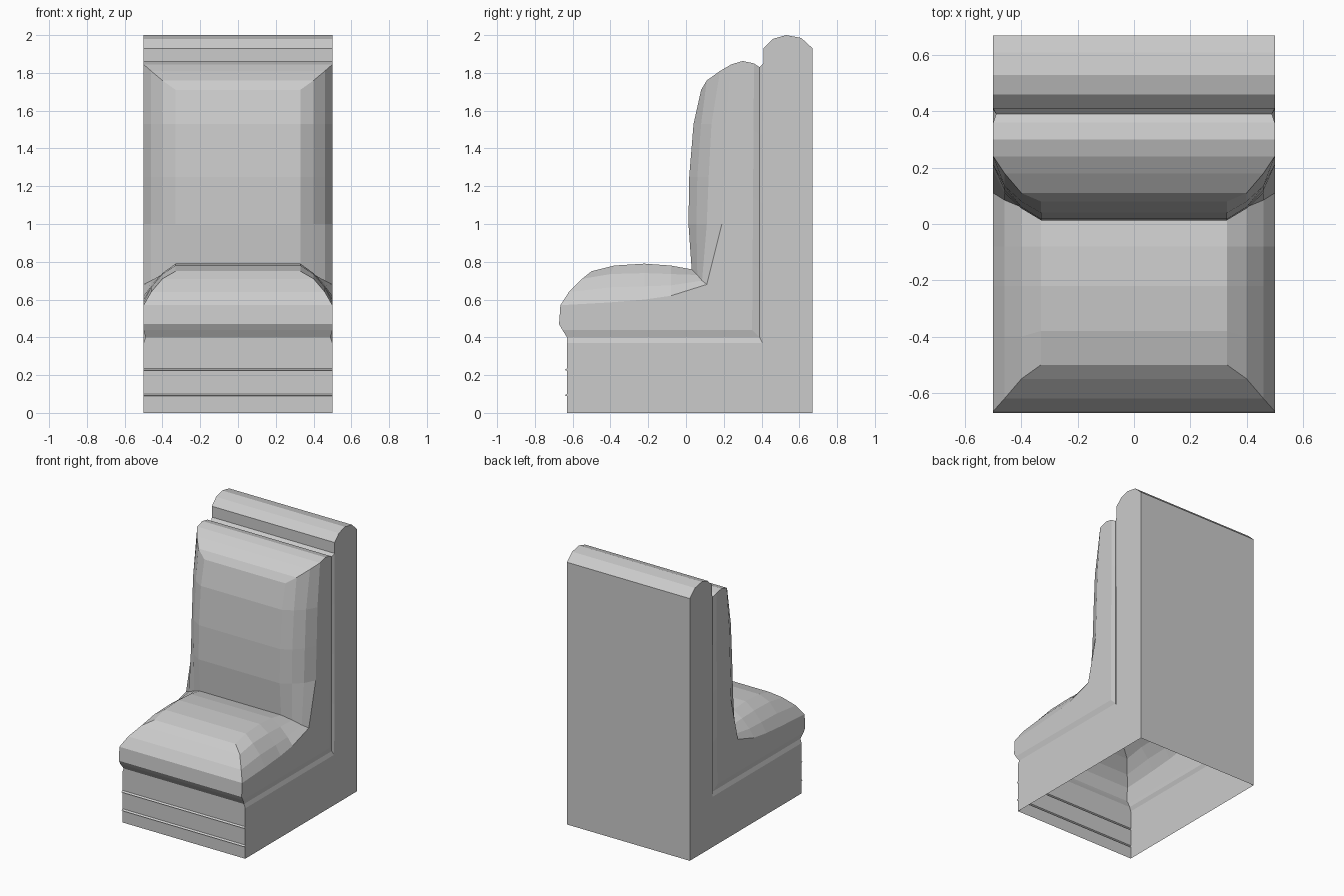
import bpy, bmesh

if "Cube" in bpy.data.objects:
    bpy.data.objects.remove(bpy.data.objects["Cube"])

W = 0.5


def finish(name, bm):
    bmesh.ops.remove_doubles(bm, verts=bm.verts[:], dist=1e-5)
    bmesh.ops.recalc_face_normals(bm, faces=bm.faces[:])
    mesh = bpy.data.meshes.new(name)
    bm.to_mesh(mesh)
    bm.free()
    obj = bpy.data.objects.new(name, mesh)
    bpy.context.collection.objects.link(obj)
    return obj


def spread(front, corner, top):
    """Nine (y, z) points along an L from front edge to corner to top edge."""
    mix = lambda a, b, t: (a[0] + (b[0] - a[0]) * t, a[1] + (b[1] - a[1]) * t)
    return ([mix(front, corner, i / 4) for i in range(4)] +
            [mix(corner, top, i / 4) for i in range(5)])


# Padded cushion: nested L-shaped rings (half width, profile), centre to seam
rings = [
    (0.33, [(-.50, .75), (-.38, .78), (-.22, .79), (-.08, .78), (.03, .76),
            (.013, 1.0), (.017, 1.25), (.04, 1.53), (.08, 1.71)]),
    (0.40, [(-.55, .71), (-.40, .735), (-.22, .74), (-.08, .735), (.06, .73),
            (.055, 1.0), (.06, 1.25), (.08, 1.53), (.11, 1.76)]),
    (0.46, [(-.62, .64), (-.40, .665), (-.22, .67), (-.08, .675), (.085, .70),
            (.11, 1.0), (.12, 1.25), (.135, 1.53), (.18, 1.81)]),
    (0.50, [(-.665, .57), (-.40, .585), (-.22, .60), (-.08, .62), (.11, .68),
            (.19, 1.0), (.20, 1.25), (.21, 1.53), (.24, 1.845)]),
    (0.50, spread((-.672, .47), (.27, .51), (.30, 1.863))),
    (0.50, spread((-.655, .44), (.35, .44), (.36, 1.85))),
    (0.49, spread((-.63, .40), (.39, .40), (.39, 1.83))),
    (0.50, spread((-.63, .37), (.405, .37), (.41, 1.85))),
]
bm = bmesh.new()
rows = [[[bm.verts.new((s * x, y, z)) for y, z in pts] for s in (1, -1)]
        for x, pts in rings]
for i in range(8):
    a, b = rows[0]
    bm.faces.new((a[i], a[i + 1], b[i + 1], b[i]))
for inner, outer in zip(rows, rows[1:]):
    for s in (0, 1):
        for i in range(8):
            bm.faces.new((inner[s][i], inner[s][i + 1],
                          outer[s][i + 1], outer[s][i]))
    for e in (0, 8):
        bm.faces.new((inner[0][e], inner[1][e], outer[1][e], outer[0][e]))
finish("cushion", bm)

# Hollow frame: front panel with two thin ribs, rounded back, open underside
front = [(-.63, 0)]
for z in (.095, .23):
    front += [(-.63, z - .006), (-.642, z - .003), (-.63, z + .006)]
front += [(-.63, .37)]
back = [(.41, 1.85), (.41, 1.93), (.46, 1.98), (.53, 2.0), (.61, 1.985),
        (.67, 1.93), (.67, 0)]
bm = bmesh.new()
for strip in (front, back):
    for (y0, z0), (y1, z1) in zip(strip, strip[1:]):
        bm.faces.new([bm.verts.new(p) for p in
                      ((-W, y0, z0), (W, y0, z0), (W, y1, z1), (-W, y1, z1))])
# Side panels, split into seat and back regions
for s in (W, -W):
    lower = front + [(.405, .37), (.405, 0)]
    upper = [(.405, 0), (.405, .37)] + back
    for outline in (lower, upper):
        bm.faces.new([bm.verts.new((s, y, z)) for y, z in outline])
finish("bench_frame", bm)
